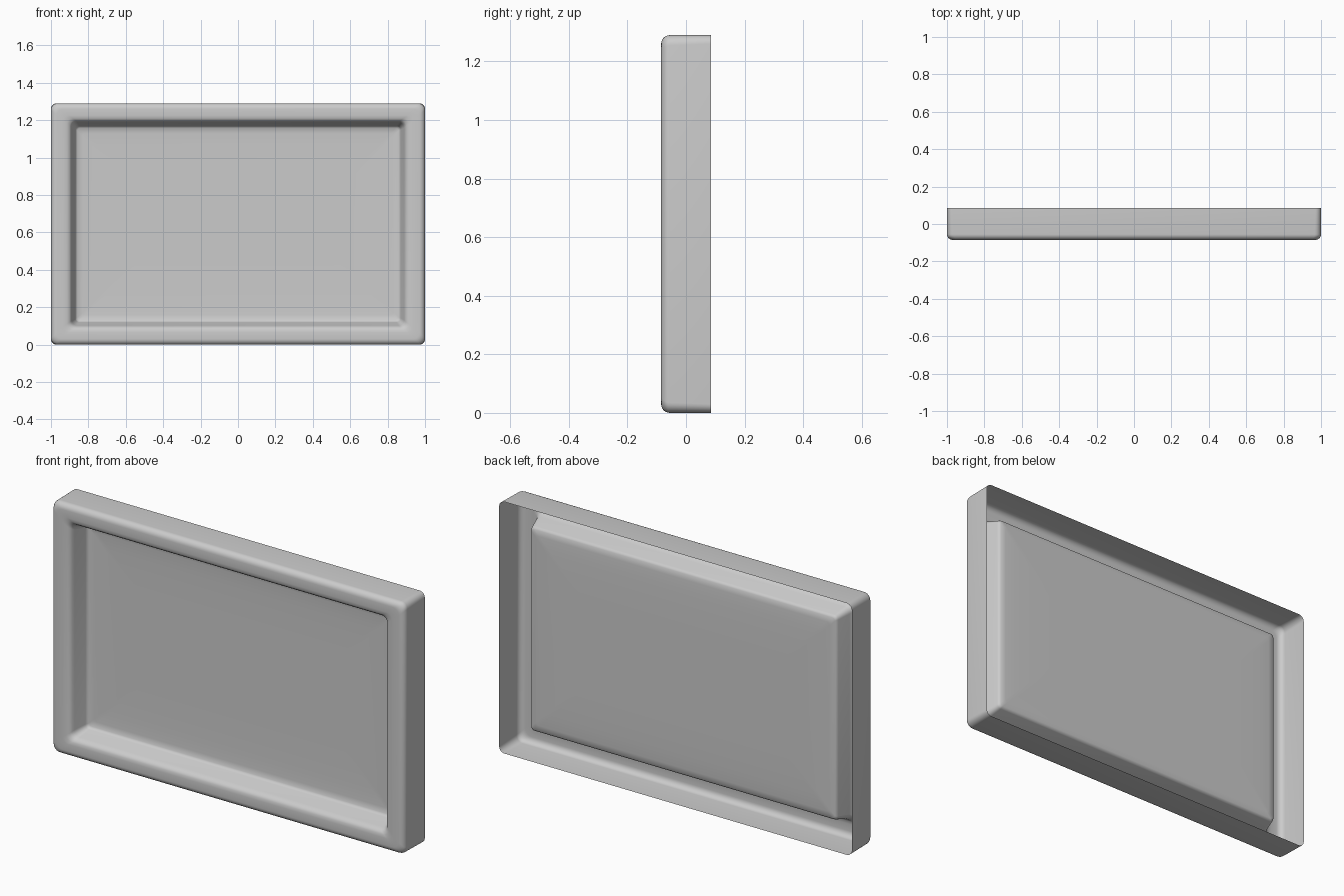
import bpy, bmesh, math

if "Cube" in bpy.data.objects:
    bpy.data.objects.remove(bpy.data.objects["Cube"])

HALF_W, HALF_H, MID_Z = 1.0, 0.645, 0.645
CORNER_STEPS = 6


def ring(bm, inset, y, radius, extra_x=0.0):
    """Rounded rectangle loop of vertices facing along y."""
    w, h = HALF_W - inset - radius - extra_x, HALF_H - inset - radius
    verts = []
    for i, (sx, sz) in enumerate([(1, 1), (-1, 1), (-1, -1), (1, -1)]):
        for k in range(CORNER_STEPS + 1):
            a = math.pi / 2 * (i + k / CORNER_STEPS)
            verts.append(bm.verts.new((sx * w + radius * math.cos(a), y,
                                       MID_Z + sz * h + radius * math.sin(a))))
    return verts


# section: outer wall (open back), rounded front rim
section = [(0.0, 0.085, 0.03), (0.0, -0.055, 0.035)]
for k in range(1, 7):
    a = math.pi / 2 * k / 6
    section.append((0.03 * (1 - math.cos(a)), -0.055 - 0.03 * math.sin(a), 0.035))
# inner lip, sloped recess wall
section += [(0.065, -0.085, 0.03), (0.08, -0.083, 0.03, 0.005), (0.09, -0.077, 0.03, 0.01),
            (0.097, -0.067, 0.03, 0.01), (0.102, -0.055, 0.03, 0.01),
            (0.12, 0.008, 0.022, 0.01), (0.124, 0.016, 0.018, 0.01),
            (0.132, 0.0215, 0.015, 0.01)]
# gently dished panel
section += [(0.16, 0.024, 0.015, 0.01), (0.22, 0.026, 0.015, 0.01),
            (0.3, 0.0275, 0.015, 0.01), (0.4, 0.028, 0.015, 0.01),
            (0.5, 0.028, 0.015, 0.01)]

bm = bmesh.new()
rings = [ring(bm, *s) for s in section]
n = len(rings[0])
for a, b in zip(rings, rings[1:]):
    for i in range(n):
        j = (i + 1) % n
        bm.faces.new((a[i], a[j], b[j], b[i]))

# panel centre, with the whole surface facing outward to the front
centre = bm.faces.new(rings[-1])
bmesh.ops.recalc_face_normals(bm, faces=bm.faces[:])
bm.normal_update()
if centre.normal.y > 0:
    bmesh.ops.reverse_faces(bm, faces=bm.faces[:])

mesh = bpy.data.meshes.new("tray_frame")
bm.to_mesh(mesh)
bm.free()
frame = bpy.data.objects.new("tray_frame", mesh)
bpy.context.collection.objects.link(frame)
bpy.context.view_layer.objects.active = frame
frame.select_set(True)
bpy.ops.object.shade_smooth_by_angle(angle=math.radians(50))
